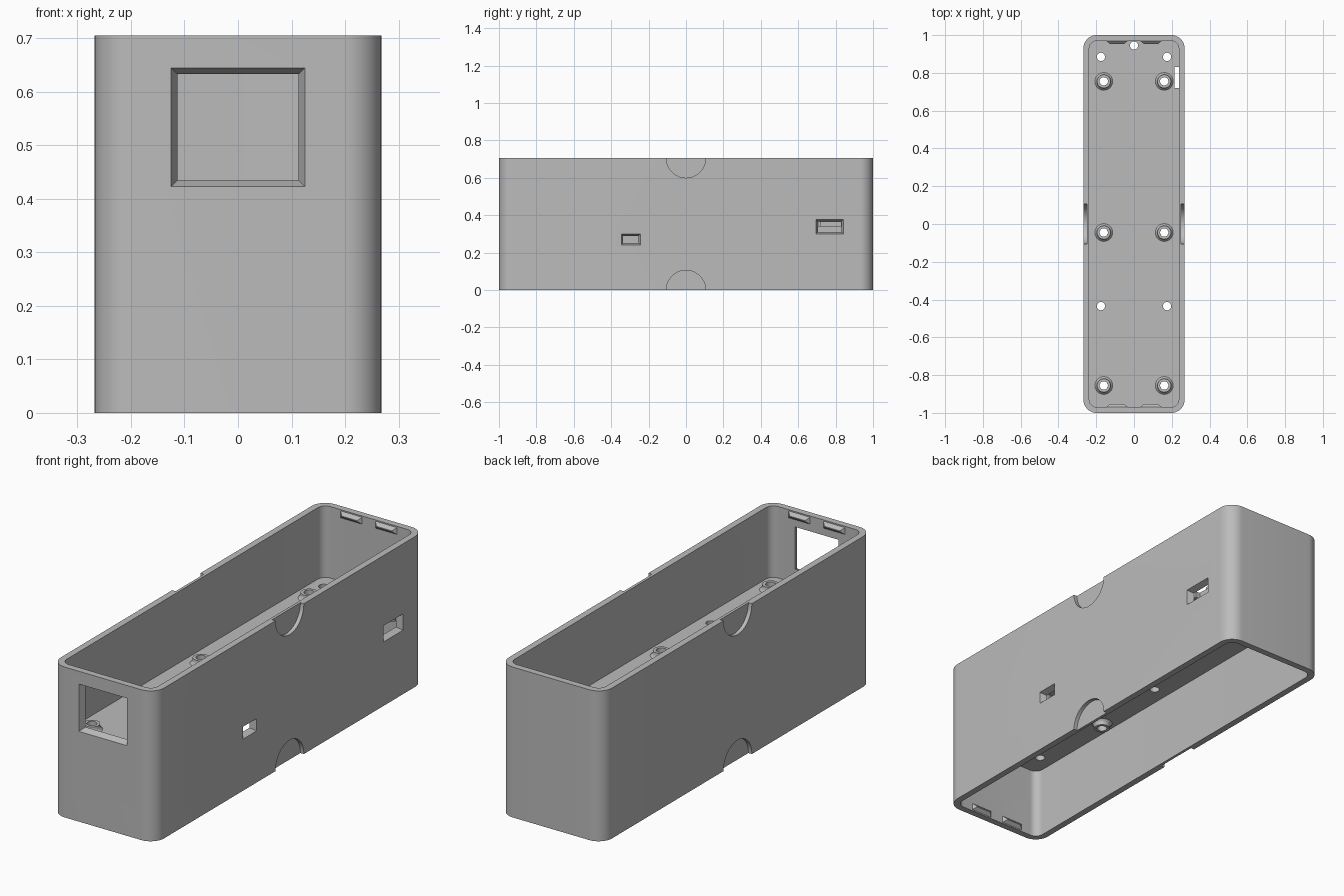
import bpy
import bmesh
import math
from mathutils import Matrix, Vector

if "Cube" in bpy.data.objects:
    bpy.data.objects.remove(bpy.data.objects["Cube"], do_unlink=True)

grey = bpy.data.materials.new("plain grey")
grey.use_nodes = True
grey.diffuse_color = (0.5, 0.5, 0.5, 1)
grey.node_tree.nodes["Principled BSDF"].inputs["Base Color"].default_value = (0.5, 0.5, 0.5, 1)

HX, HY, H, WALL, R = 0.268, 1.0, 0.705, 0.031, 0.07
IX, IY = HX - WALL, HY - WALL
FLOOR, CEIL = 0.34, 0.37


def finish(name, bm):
    bmesh.ops.recalc_face_normals(bm, faces=bm.faces)
    mesh = bpy.data.meshes.new(name)
    bm.to_mesh(mesh)
    bm.free()
    ob = bpy.data.objects.new(name, mesh)
    bpy.context.collection.objects.link(ob)
    mesh.materials.append(grey)
    return ob


def loft(name, rings):
    """Solid skinned through rings of points, capped at both ends."""
    bm = bmesh.new()
    loops = [[bm.verts.new(p) for p in ring] for ring in rings]
    n = len(loops[0])
    for a, b in zip(loops, loops[1:]):
        for i in range(n):
            j = (i + 1) % n
            bm.faces.new((a[i], a[j], b[j], b[i]))
    bm.faces.new(loops[0])
    bm.faces.new(loops[-1])
    return finish(name, bm)


def rounded_ring(hx, hy, r, z, steps=12):
    pts = []
    for k, (sx, sy) in enumerate(((1, 1), (-1, 1), (-1, -1), (1, -1))):
        for i in range(steps + 1):
            a = math.pi / 2 * (k + i / steps)
            pts.append((sx * (hx - r) + r * math.cos(a), sy * (hy - r) + r * math.sin(a), z))
    return pts


def rounded_block(name, hx, hy, r, z0, z1):
    return loft(name, [rounded_ring(hx, hy, r, z) for z in (z0, z1)])


def rect_ring(to_world, half_u, half_v, depth):
    return [to_world(u * half_u, v * half_v, depth)
            for u, v in ((1, 1), (-1, 1), (-1, -1), (1, -1))]


def tapered_cutter(to_world, half_u, half_v, slope):
    """Cutter that narrows from the outer wall surface to the inner one."""
    k = slope / WALL
    return loft("cutter", [rect_ring(to_world, half_u - k * d, half_v - k * d, d)
                           for d in (-0.01, WALL + 0.004)])


def cylinder(radius, depth, matrix, segments=48):
    bm = bmesh.new()
    bmesh.ops.create_cone(bm, cap_ends=True, segments=segments, radius1=radius,
                          radius2=radius, depth=depth, matrix=matrix)
    return finish("cutter", bm)


def cut(ob, cutters):
    for c in cutters:
        c.hide_render = True
        mod = ob.modifiers.new("cut", "BOOLEAN")
        mod.operation, mod.solver, mod.object = "DIFFERENCE", "EXACT", c
        bpy.context.view_layer.objects.active = ob
        bpy.ops.object.modifier_apply(modifier=mod.name)
        bpy.data.objects.remove(c, do_unlink=True)


# Outer shell, open at top and bottom
shell = rounded_block("shell", HX, HY, R, 0, H)
cutters = [rounded_block("cutter", IX, IY, R - WALL, -0.1, H + 0.1)]

# Bevelled front window and two side ports
cutters.append(tapered_cutter(
    lambda u, v, d: (u, -HY + d, 0.534 + v), 0.125, 0.111, 0.012))
for y, z, hu, hv in ((0.768, 0.338, 0.073, 0.038), (-0.295, 0.271, 0.051, 0.029)):
    cutters.append(tapered_cutter(
        lambda u, v, d, y=y, z=z: (HX - d, y + u, z + v), hu, hv, 0.01))

# Half-round finger recesses on both long sides, top and bottom
for side in (-1, 1):
    for z in (0, H):
        turn = Matrix.Translation((side * HX, 0, z)) @ Matrix.Rotation(math.pi / 2, 4, "Y")
        cutters.append(cylinder(0.105, 0.036, turn, 64))
cut(shell, cutters)

# Middle plate with screw holes, cable hole and port notch
plate = rounded_block("middle_plate", IX, IY, R - WALL, FLOOR, CEIL)
upper = [(s * 0.16, y) for s in (-1, 1) for y in (-0.855, -0.045, 0.755)]
lower = [(s * 0.175, y) for s in (-1, 1) for y in (-0.435, 0.885)]
MID = (FLOOR + CEIL) / 2
cutters = [cylinder(0.022, 0.2, Matrix.Translation((x, y, MID)), 24)
           for x, y in upper + lower + [(0, 0.945)]]
cutters.append(loft("cutter", [
    [(x, y, z) for x, y in ((0.214, 0.72), (0.26, 0.72), (0.26, 0.83), (0.214, 0.83))]
    for z in (FLOOR - 0.05, CEIL + 0.05)]))
cut(plate, cutters)


# Flared hollow screw bosses, above and below the plate
def boss(name, x, y, z, up):
    profile = [(0.022, 0), (0.047, 0), (0.040, 0.006), (0.036, 0.014), (0.036, 0.026), (0.022, 0.026)]
    n = 32
    bm = bmesh.new()
    rings = [[bm.verts.new((x + r * math.cos(math.tau * i / n),
                            y + r * math.sin(math.tau * i / n), z + up * h))
              for i in range(n)] for r, h in profile]
    for a, b in zip(rings, rings[1:] + rings[:1]):
        for i in range(n):
            j = (i + 1) % n
            bm.faces.new((a[i], a[j], b[j], b[i]))
    return finish(name, bm)


parts = [shell, plate]
parts += [boss("upper_boss", x, y, CEIL, 1) for x, y in upper]
parts += [boss("lower_boss", x, y, FLOOR, -1) for x, y in lower]

# Wedge-shaped snap tabs inside both ends, top and bottom
for end in (-1, 1):
    for x in (-0.09, 0.09):
        for z in (0.022, H - 0.022):
            wall_y, tip_y = end * (IY + 0.002), end * (IY - 0.015)
            base = [(x + u * 0.058, wall_y, z + v * 0.018)
                    for u, v in ((1, 1), (-1, 1), (-1, -1), (1, -1))]
            tip = [(x + u * 0.040, tip_y, z + v * 0.002)
                   for u, v in ((1, 1), (-1, 1), (-1, -1), (1, -1))]
            loft("snap_tab", [base, tip])

# Smooth the curved surfaces, keep edges crisp
bpy.ops.object.select_all(action="DESELECT")
for ob in parts:
    ob.select_set(True)
bpy.context.view_layer.objects.active = shell
bpy.ops.object.shade_smooth_by_angle(angle=math.radians(30))
